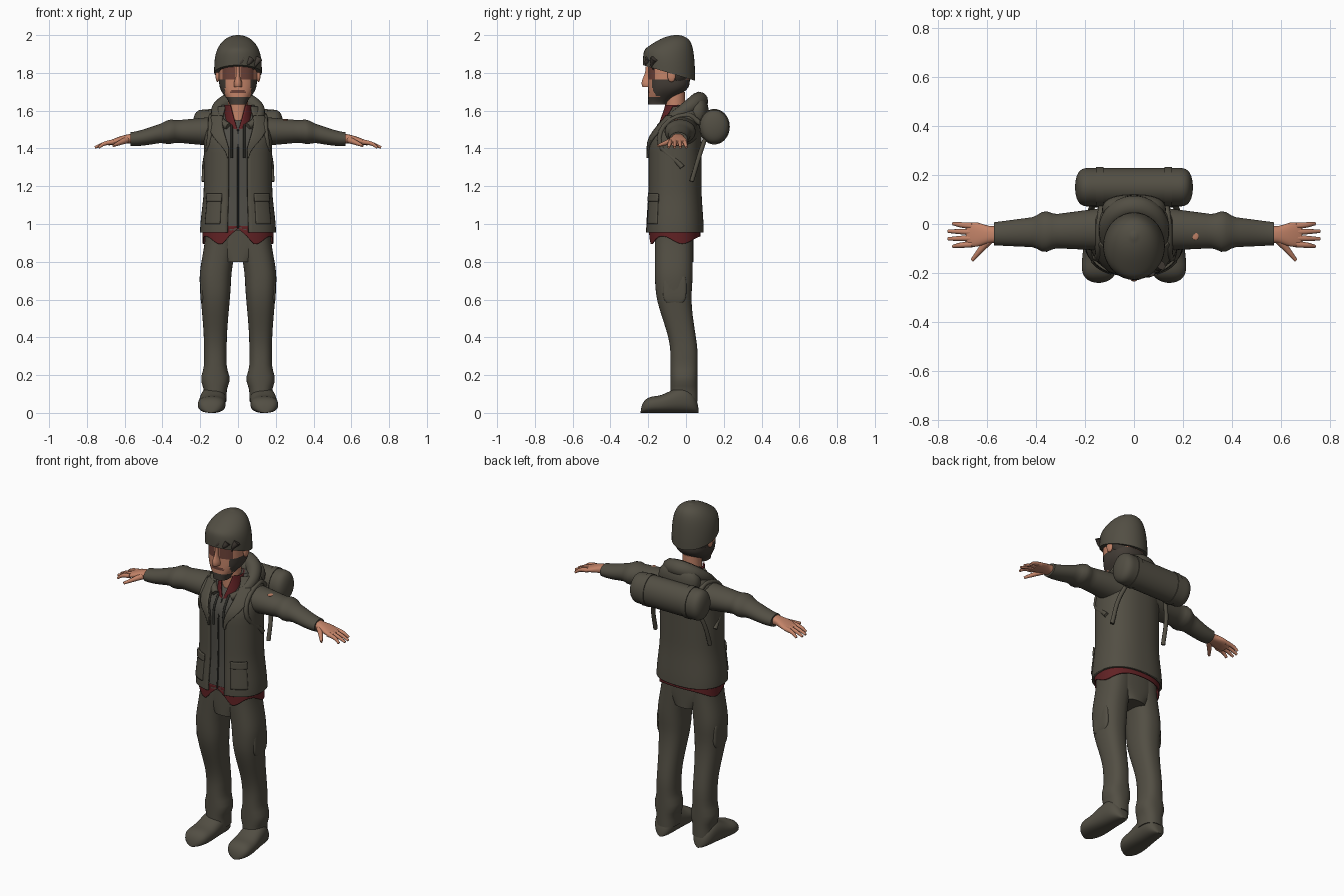
import bpy, bmesh, math
from mathutils import Vector

if "Cube" in bpy.data.objects:
    bpy.data.objects.remove(bpy.data.objects["Cube"], do_unlink=True)

FRONT = -math.pi / 2
AROUND = FRONT + math.tau


def material(name, *rgb):
    made = bpy.data.materials.new(name)
    made.use_nodes = True
    made.diffuse_color = (*rgb, 1)
    shader = made.node_tree.nodes["Principled BSDF"]
    shader.inputs["Base Color"].default_value = (*rgb, 1)
    shader.inputs["Roughness"].default_value = 0.9
    return made


OLIVE = material("olive cloth", .085, .077, .057)
GREY = material("grey olive cloth", .078, .074, .062)
HAIR = material("dark hair", .055, .045, .036)
DARK = material("dark cord", .03, .03, .025)
RED = material("dark red shirt", .12, .016, .018)
SKIN = material("skin", .55, .23, .14)
BROWN = material("shaded brown skin", .15, .055, .04)


# Rules that shape the profiles
def ramp(value, low, high):
    t = min(1, max(0, (value - low) / (high - low)))
    return t * t * (3 - 2 * t)


def bump(value, centre, width):
    return 1 - ramp(abs(value - centre), 0, width)


def dome(value, low, high, power=2):
    across = abs(2 * (value - low) / (high - low) - 1)
    return math.sqrt(max(.005, 1 - across ** power))


def grow(ring, amount):
    cu, cv, ru, rv = ring
    return cu, cv, ru + amount, rv + amount


def finish(name, mesh, mats, mirror=False, thick=0):
    part = bpy.data.objects.new(name, mesh)
    bpy.context.scene.collection.objects.link(part)
    for mat in mats:
        mesh.materials.append(mat)
    if mirror:
        part.modifiers.new("Mirror", "MIRROR").use_mirror_merge = False
    if thick:
        solid = part.modifiers.new("Thickness", "SOLIDIFY")
        solid.thickness, solid.offset = thick, 0
    bpy.ops.object.select_all(action="DESELECT")
    part.select_set(True)
    bpy.context.view_layer.objects.active = part
    bpy.ops.object.shade_smooth_by_angle(angle=math.radians(50))


def loft(name, low, high, shape, mats, axis="z", power=2.4, sides=36, steps=24,
         mirror=False, arc=None, warp=None, paint=None, thick=0):
    """Skin along an axis; shape(position) gives centre u, v and radius u, v."""
    bm = bmesh.new()
    rows = []
    for step in range(steps + 1):
        pos = low + (high - low) * (1 - math.cos(math.pi * step / steps)) / 2
        cu, cv, ru, rv = shape(pos)
        start, end = arc(pos) if arc else (FRONT, AROUND)
        row = []
        for k in range(sides):
            angle = start + (end - start) * k / (sides - 1 if arc else sides)
            c, s = math.cos(angle), math.sin(angle)
            u = cu + ru * math.copysign(abs(c) ** (2 / power), c)
            v = cv + rv * math.copysign(abs(s) ** (2 / power), s)
            point = {"x": (pos, u, v), "y": (u, pos, v), "z": (u, v, pos)}[axis]
            row.append(bm.verts.new(warp(*point) if warp else point))
        rows.append(row)
    for below, above in zip(rows, rows[1:]):
        for k in range(sides - 1 if arc else sides):
            j = (k + 1) % sides
            bm.faces.new((below[k], below[j], above[j], above[k]))
    if not arc:
        bm.faces.new(rows[0])
        bm.faces.new(rows[-1])
    bmesh.ops.recalc_face_normals(bm, faces=bm.faces)
    if paint:
        for face in bm.faces:
            face.material_index = paint(*face.calc_center_median())
    mesh = bpy.data.meshes.new(name)
    bm.to_mesh(mesh)
    bm.free()
    finish(name, mesh, mats, mirror, thick)


def ball(name, centre, radii, mat, power=2.4, mirror=False):
    (x, y, z), (rx, ry, rz) = centre, radii

    def shape(p):
        size = dome(p, z - rz, z + rz, power)
        return x, y, rx * size, ry * size
    loft(name, z - rz, z + rz, shape, [mat], power=power, steps=14, mirror=mirror)


def tube(name, points, radius, mat, mirror=False, tip=1):
    """Round tube through points, thinning to a tip."""
    curve = bpy.data.curves.new(name + " path", "CURVE")
    curve.dimensions, curve.bevel_depth, curve.bevel_resolution = "3D", radius, 3
    curve.use_fill_caps, curve.resolution_u = True, 6
    path = curve.splines.new("BEZIER")
    path.bezier_points.add(len(points) - 1)
    for k, (knot, point) in enumerate(zip(path.bezier_points, points)):
        knot.co = Vector(point[:3])
        knot.radius = point[3] if len(point) > 3 else 1 + (tip - 1) * k / (len(points) - 1)
        knot.handle_left_type = knot.handle_right_type = "AUTO"
    helper = bpy.data.objects.new(name + " path", curve)
    bpy.context.scene.collection.objects.link(helper)
    graph = bpy.context.evaluated_depsgraph_get()
    mesh = bpy.data.meshes.new_from_object(helper.evaluated_get(graph))
    bpy.data.objects.remove(helper, do_unlink=True)
    mesh.materials.clear()
    finish(name, mesh, [mat], mirror)


# Trousers and shoes
def leg(z):
    thigh, cuff = ramp(z, .35, .75), bump(z, .18, .07)
    return (.12 - .03 * ramp(z, .7, .95), -.01 - .055 * ramp(z, .3, .65),
            .06 + .024 * thigh + .016 * cuff, .072 + .028 * thigh)


def shoe(y):
    top = .045 + .025 * bump(y, -.01, .15)
    rounded = dome(y, -.24, .067, 5)
    return .13 - .06 * y, top * rounded, (.066 - .05 * y) * rounded, top * rounded


loft("trouser_legs", .06, .97, leg, [OLIVE], mirror=True, steps=36)
loft("trouser_seat", .8, .98, lambda z: (0, -.06, .08 + .09 * ramp(z, .78, .9), .1), [OLIVE])
ball("thigh_pockets", (.182, -.06, .66), (.018, .062, .09), OLIVE, power=4, mirror=True)
loft("shoes", -.24, .067, shoe, [OLIVE], axis="y", mirror=True)


# Shirt hem with a notch at the front
def hem(x, y, z):
    z -= .02 * math.cos(30 * y + .6) * ramp(z, .96, .92)
    if y < -.1:
        lift = .07 * max(0, 1 - abs(x) / .08) - .02 * bump(abs(x), .1, .06)
        z += lift * ramp(z, .98, .92)
    return x, y, z


loft("shirt_hem", .915, .99, lambda z: (0, -.06, .185, .133), [RED], sides=64, steps=6,
     arc=lambda z: (FRONT, AROUND), warp=hem, thick=.006)


# Hooded top, open jacket, pockets and lapels share one body profile
def body(z):
    flare, shoulder = ramp(z, 1.2, .95), ramp(z, 1.42, 1.65)
    return (0, -.06 + .065 * shoulder,
            .175 + .02 * flare - .075 * shoulder ** 3, .136 + .012 * flare - .06 * shoulder)


def fitted(amount):
    return lambda z: grow(body(z), amount)


def opening(z):
    gap = .22 + 1.6 * max(0, z - 1.4)
    return FRONT + gap, AROUND - gap


def lapel(z):
    edge = opening(z)[0]
    return edge - .02, edge + .03 + .5 * ramp(z, 1.35, 1.52)


loft("hooded_top", .965, 1.63, fitted(-.012), [GREY], sides=48)
loft("jacket", .955, 1.62, body, [OLIVE], sides=56, arc=opening, thick=.012)
loft("jacket_pockets", 1, 1.13, fitted(.006), [OLIVE], sides=10, steps=6,
     arc=lambda z: (FRONT + .42, FRONT + 1), mirror=True, thick=.01)
loft("pocket_flaps", 1.12, 1.16, fitted(.01), [OLIVE], sides=10, steps=4,
     arc=lambda z: (FRONT + .4, FRONT + 1.02), mirror=True, thick=.01)
loft("lapels", 1.35, 1.57, fitted(.01), [OLIVE], sides=8, steps=12, arc=lapel, mirror=True, thick=.01)


def chest_line(x, low, high, count=6):
    heights = [high + (low - high) * k / (count - 1) for k in range(count)]
    return [(x, body(z)[1] - body(z)[3] + .01, z) for z in heights]


tube("zip_line", chest_line(0, .98, 1.5), .004, DARK)
tube("hood_cords", chest_line(.033, 1.35, 1.53), .006, DARK, mirror=True)

# Hood lying on the shoulders
hood_path = []
for k in range(-5, 6):
    turn = math.pi * .17 * k
    c, s = math.cos(turn), math.sin(turn)
    hood_path.append((.11 * s, .11 * c - .04, 1.58 + .073 * c, 1 + .45 * c))
tube("hood_roll", hood_path, .033, OLIVE)
ball("hood_bag", (0, .06, 1.59), (.13, .06, .09), OLIVE)


# Sleeves with a thick fold above the elbow
def sleeve(x):
    along, fold = (x - .1) / .47, .018 * bump(x, .365, .05)
    return (-.02 - .02 * along, 1.49 - .04 * ramp(x, .33, .57),
            .089 - .042 * along + fold, .08 - .044 * along + fold / 2)


def palm(x):
    along = (x - .55) / .135
    return (-.043, 1.452 - .025 * along ** 2, .034 + .016 * ramp(x, .58, .65), .028 - .016 * along)


loft("sleeves", .1, .57, sleeve, [OLIVE], axis="x", power=2, steps=36, mirror=True)
ball("shoulder_patch", (.25, -.04, 1.55), (.015, .025, .005), SKIN)

# Hands
loft("palms", .55, .685, palm, [SKIN], axis="x", steps=12, mirror=True)
for k, finger in enumerate(("little", "ring", "middle", "index")):
    spread = k - 1.5
    root, tip, reach = -.045 - .025 * spread, -.045 - .031 * spread, .76 - .01 * spread ** 2
    tube(finger + "_fingers", [(.66, root, 1.435), (.71, (root + tip) / 2, 1.424), (reach, tip, 1.405)],
         .014, SKIN, mirror=True, tip=.5)
tube("thumbs", [(.59, -.065, 1.445), (.625, -.105, 1.43), (.66, -.148, 1.415)], .018, SKIN,
     mirror=True, tip=.4)


# Neck and shirt collar
def collar_opening(z):
    gap = 4.5 * (z - 1.49)
    return FRONT + gap, AROUND - gap


loft("neck", 1.5, 1.7, lambda z: (0, -.058, .053, .053), [SKIN], power=2, steps=6)
loft("shirt_collar", 1.49, 1.63, lambda z: (0, -.08 + .025 * ramp(z, 1.49, 1.63), .068, .065),
     [RED], power=2, steps=8, arc=collar_opening, thick=.008)


# Head painted with a beard, moustache and shaded eyes
def skull(z):
    chin = ramp(z, 1.77, 1.63) ** 2
    depth = .11 - .06 * chin
    return 0, depth - .2, .1 - .055 * chin, depth


def face_paint(x, y, z):
    side = abs(x)
    if z < 1.672 or (z < 1.77 and (side > .068 or y > -.13)):
        return 1
    eyes = .016 < side < .084 and 1.77 < z < 1.83
    moustache = side < .04 and 1.694 < z < 1.712
    return 2 if y < -.13 and (eyes or moustache) else 0


def scalp(z):
    size = .1 * ramp(z, 1.64, 1.8)
    return 0, -.05, .012 + size, .75 * size


loft("head", 1.632, 1.9, skull, [SKIN, HAIR, BROWN], sides=56, steps=44, paint=face_paint)
loft("nose", 1.725, 1.835, lambda z: (0, -.2, .01 + .012 * bump(z, 1.74, .05), .015 + .02 * bump(z, 1.745, .07)),
     [SKIN], power=2, steps=12)
ball("ears", (.108, -.077, 1.79), (.011, .022, .038), SKIN, mirror=True)
loft("back_hair", 1.69, 1.85, scalp, [HAIR], power=2)
for k in range(5):
    x = .043 * (k - 2)
    front = 5 * x * x - .205
    tube("hair_tuft_" + "abcde"[k], [(x + .025, front, 1.875), (x + .01, front - .012, 1.85),
         (x - .006, front - .005, 1.845 - 4 * x * x)], .02, HAIR, tip=.1)


# Knitted hat, lower at the back
def hat(z):
    rise = ((z - 1.8) / .2) ** 3
    size = math.sqrt(max(.01, 1 - rise))
    return 0, -.09 + .04 * rise, .126 * size, .138 * size


def tilt(x, y, z):
    return x, y, z - .3 * (y + .09) * ramp(z, 1.98, 1.86)


loft("knitted_hat", 1.8, 2, hat, [OLIVE], power=2, warp=tilt)


# Bedroll with bands and hanging straps
def roll(x):
    size = dome(x, -.24, .24, 14) + .03 * bump(abs(x), .21, .05)
    return .15, 1.515, .078 * size, .09 * size


loft("bedroll", -.24, .24, roll, [OLIVE], axis="x", power=2, steps=40)
loft("bedroll_bands", .125, .155, lambda x: grow(roll(x), .004), [OLIVE], axis="x", power=2, steps=2,
     mirror=True)
tube("side_straps", [(.14, .1, 1.45), (.17, .07, 1.36), (.182, .03, 1.225)], .012, OLIVE, mirror=True)
tube("shoulder_straps", [(.13, .08, 1.53), (.14, 0, 1.575), (.15, -.14, 1.46), (.178, -.02, 1.3)],
     .014, OLIVE, mirror=True)
